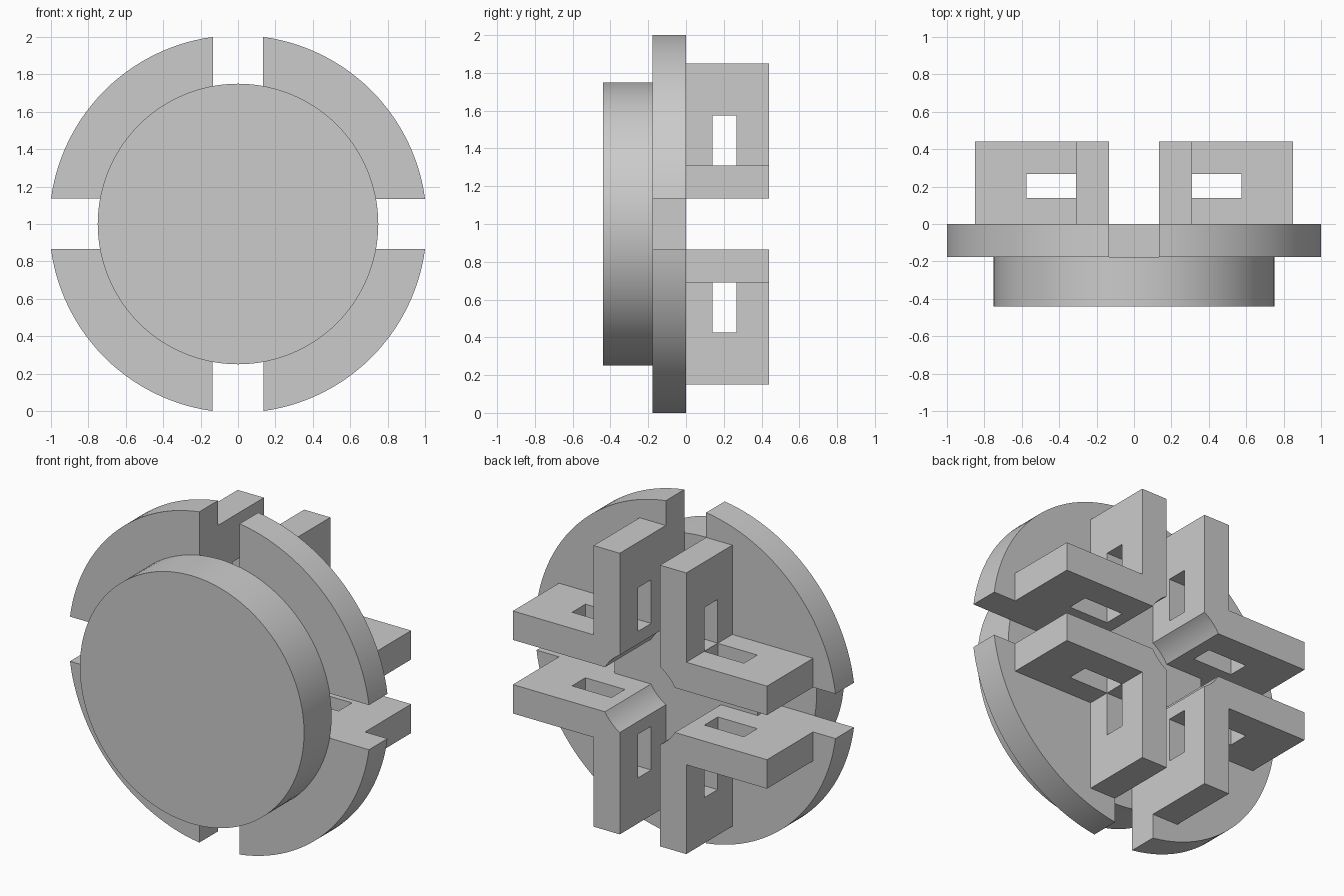
import bpy, bmesh, math
from mathutils import Matrix, Vector

cube = bpy.data.objects.get("Cube")
if cube:
    bpy.data.objects.remove(cube, do_unlink=True)

GREY = (0.6, 0.6, 0.6, 1.0)
mat = bpy.data.materials.new("light grey")
mat.use_nodes = True
mat.diffuse_color = GREY
mat.node_tree.nodes["Principled BSDF"].inputs["Base Color"].default_value = GREY

CENTRE = 1.0          # height of the axis
GAP = 0.135           # half width of the cross channel
INNER = 0.31          # outer side of each arm's wall
REACH = 0.85          # arm length from the axis
BACK = 0.44
RIM = math.hypot(1.0, GAP)


def arc(radius, start, end, steps):
    return [(radius * math.cos(start + (end - start) * i / steps),
             radius * math.sin(start + (end - start) * i / steps))
            for i in range(steps + 1)]


def turned(points, quarter):
    rot = Matrix.Rotation(quarter * math.pi / 2, 2)
    return [tuple(rot @ Vector(p)) for p in points]


def prisms(name, profiles, y0, y1):
    """Extrude closed (x, z) profiles along y into one object."""
    bm = bmesh.new()
    for profile in profiles:
        face = bm.faces.new([bm.verts.new((x, y0, z + CENTRE)) for x, z in profile])
        out = bmesh.ops.extrude_face_region(bm, geom=[face])
        moved = [v for v in out["geom"] if isinstance(v, bmesh.types.BMVert)]
        bmesh.ops.translate(bm, vec=(0, y1 - y0, 0), verts=moved)
    bmesh.ops.recalc_face_normals(bm, faces=bm.faces)
    mesh = bpy.data.meshes.new(name)
    bm.to_mesh(mesh)
    bm.free()
    obj = bpy.data.objects.new(name, mesh)
    bpy.context.collection.objects.link(obj)
    mesh.materials.append(mat)
    return obj


def smooth(obj):
    bpy.ops.object.select_all(action="DESELECT")
    obj.select_set(True)
    bpy.context.view_layer.objects.active = obj
    bpy.ops.object.shade_smooth_by_angle(angle=math.radians(30))


# Front hub disc
hub = prisms("hub_disc", [arc(0.75, 0, 2 * math.pi, 96)[:-1]], -BACK, -0.177)
smooth(hub)

# Flange with four notches
edge = math.asin(GAP / RIM)
notch = 0.48
quadrant = [(notch, GAP)] + arc(RIM, edge, math.pi / 2 - edge, 28) + [(GAP, notch)]
outline = [p for q in range(4) for p in turned(quadrant, q)]
flange = prisms("notched_flange", [outline], -0.177, 0)
smooth(flange)

# Four L-shaped brackets, hollowed at the inner corner by a round bore
bore = 0.27
bore_edge = math.asin(GAP / bore)
bracket = arc(bore, math.pi / 2 - bore_edge, bore_edge, 8) + [
    (REACH, GAP), (REACH, INNER), (INNER, INNER), (INNER, REACH), (GAP, REACH)]
brackets = prisms("brackets", [turned(bracket, q) for q in range(4)], 0, BACK)

# Rectangular slots through every arm
lo, hi, near, far = INNER + 0.001, 0.575, GAP - 0.03, INNER + 0.04
slot_x = [(lo, near), (hi, near), (hi, far), (lo, far)]
slot_z = [(z, x) for x, z in slot_x]
cutter = prisms("slot_cutter",
                [turned(s, q) for q in range(4) for s in (slot_x, slot_z)], 0.14, 0.268)
cut = brackets.modifiers.new("slots", "BOOLEAN")
cut.object = cutter
cut.operation = "DIFFERENCE"
cut.solver = "EXACT"
cut.use_self = True
smooth(brackets)
bpy.context.view_layer.objects.active = brackets
bpy.ops.object.modifier_apply(modifier="slots")
bpy.data.objects.remove(cutter, do_unlink=True)
